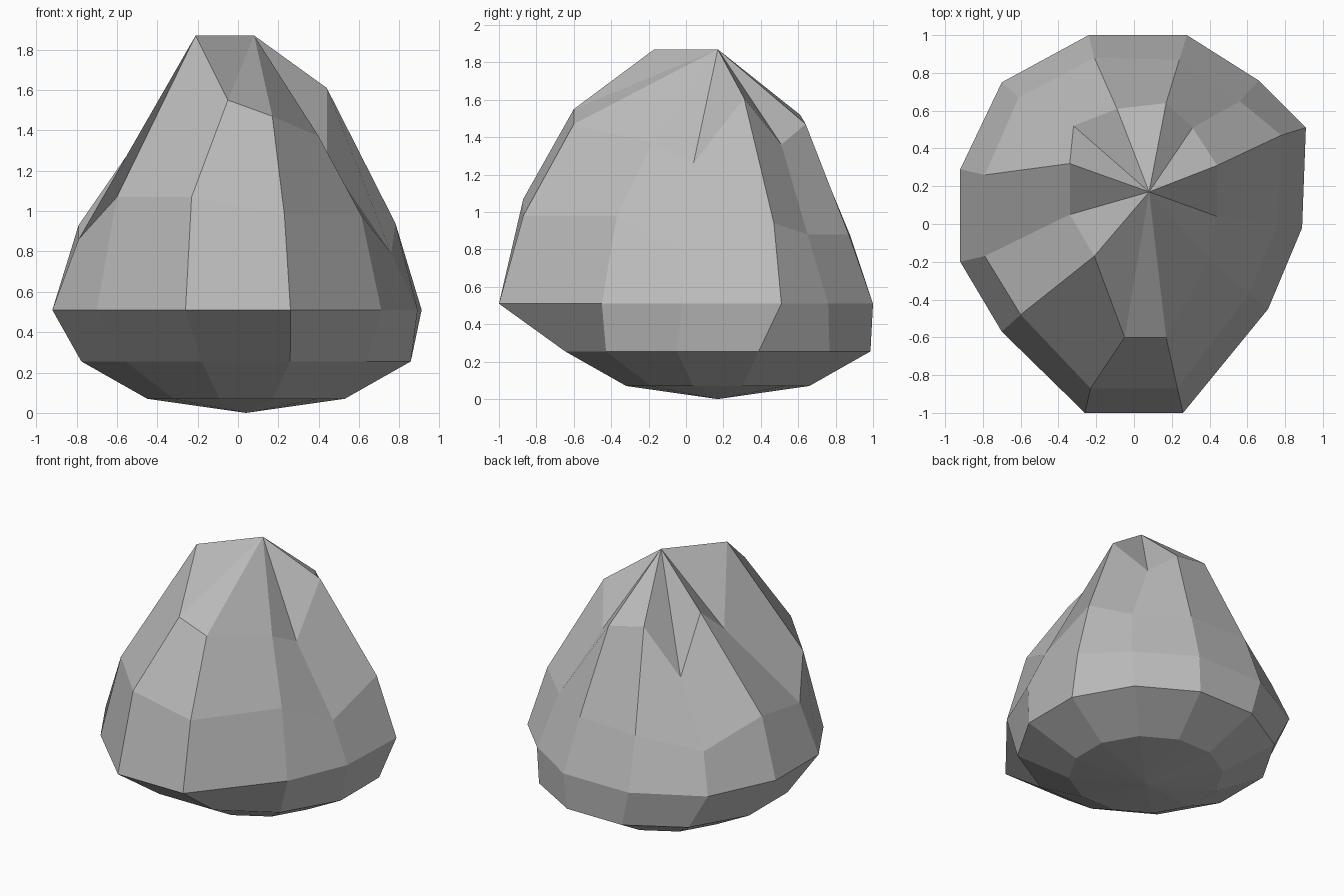
import bpy
import bmesh
from math import cos, sin, radians

SIDES = 12

default_cube = bpy.data.objects.get("Cube")
if default_cube:
    bpy.data.objects.remove(default_cube, do_unlink=True)


def flat_material(name, colour):
    material = bpy.data.materials.new(name)
    material.use_nodes = True
    material.diffuse_color = colour
    shader = material.node_tree.nodes["Principled BSDF"]
    shader.inputs["Base Color"].default_value = colour
    shader.inputs["Roughness"].default_value = 0.9
    return material


def regular_ring(centre, radius, height):
    """Even ring of points, counterclockwise from the left side."""
    angles = [radians(15 + 360 * i / SIDES) for i in range(SIDES)]
    return [(centre[0] + radius * cos(a), centre[1] + radius * sin(a), height)
            for a in angles]


def loft_rings(bm, rings, bottom_tip, top_tip):
    """Skin neighbouring rings with quads and close both ends with fans."""
    loops = [[bm.verts.new(point) for point in ring] for ring in rings]
    bottom, top = bm.verts.new(bottom_tip), bm.verts.new(top_tip)
    for i in range(SIDES):
        j = (i + 1) % SIDES
        bm.faces.new((bottom, loops[0][j], loops[0][i]))
        for lower, upper in zip(loops, loops[1:]):
            bm.faces.new((lower[i], lower[j], upper[j], upper[i]))
        bm.faces.new((loops[-1][i], loops[-1][j], top))


# Rounded underside
base_centre = (0.04, 0.17)
foot_ring = regular_ring(base_centre, 0.507, 0.07)
lower_ring = regular_ring(base_centre, 0.845, 0.255)

# Widest ring, stretched towards the front
waist_outline = [(.91, .51), (.66, .76), (.28, 1), (-.24, 1), (-.70, .75), (-.92, .29),
                 (-.92, -.20), (-.70, -.57), (-.26, -1), (.26, -1), (.71, -.45), (.89, -.02)]
waist_ring = [(x, y, 0.51) for x, y in waist_outline]

# Uneven shoulder
shoulder_ring = [(.78, .47, .94), (.56, .65, .88), (.24, .87, .88), (-.21, .88, .87),
                 (-.61, .67, .78), (-.79, .26, .93), (-.79, -.17, .86), (-.60, -.48, 1.07),
                 (-.23, -.87, 1.07), (.23, -.87, .98), (.61, -.37, .98), (.76, 0, .79)]

# Jagged crown with notches below the peak
crown_ring = [(.44, .31, 1.61), (.31, .51, 1.36), (.17, .64, 1.47), (-.09, .61, 1.52),
              (-.32, .52, 1.18), (-.34, .32, 1.58), (-.34, .05, 1.36), (-.21, -.17, 1.87),
              (-.05, -.60, 1.55), (.17, -.60, 1.47), (.40, -.18, 1.37), (.44, .04, 1.26)]

# Boulder
bm = bmesh.new()
loft_rings(bm, [foot_ring, lower_ring, waist_ring, shoulder_ring, crown_ring],
           (*base_centre, 0), (.08, .17, 1.87))
bmesh.ops.recalc_face_normals(bm, faces=bm.faces)
mesh = bpy.data.meshes.new("boulder")
bm.to_mesh(mesh)
bm.free()
mesh.materials.append(flat_material("stone grey", (0.5, 0.5, 0.5, 1)))
boulder = bpy.data.objects.new("boulder", mesh)
bpy.context.collection.objects.link(boulder)
